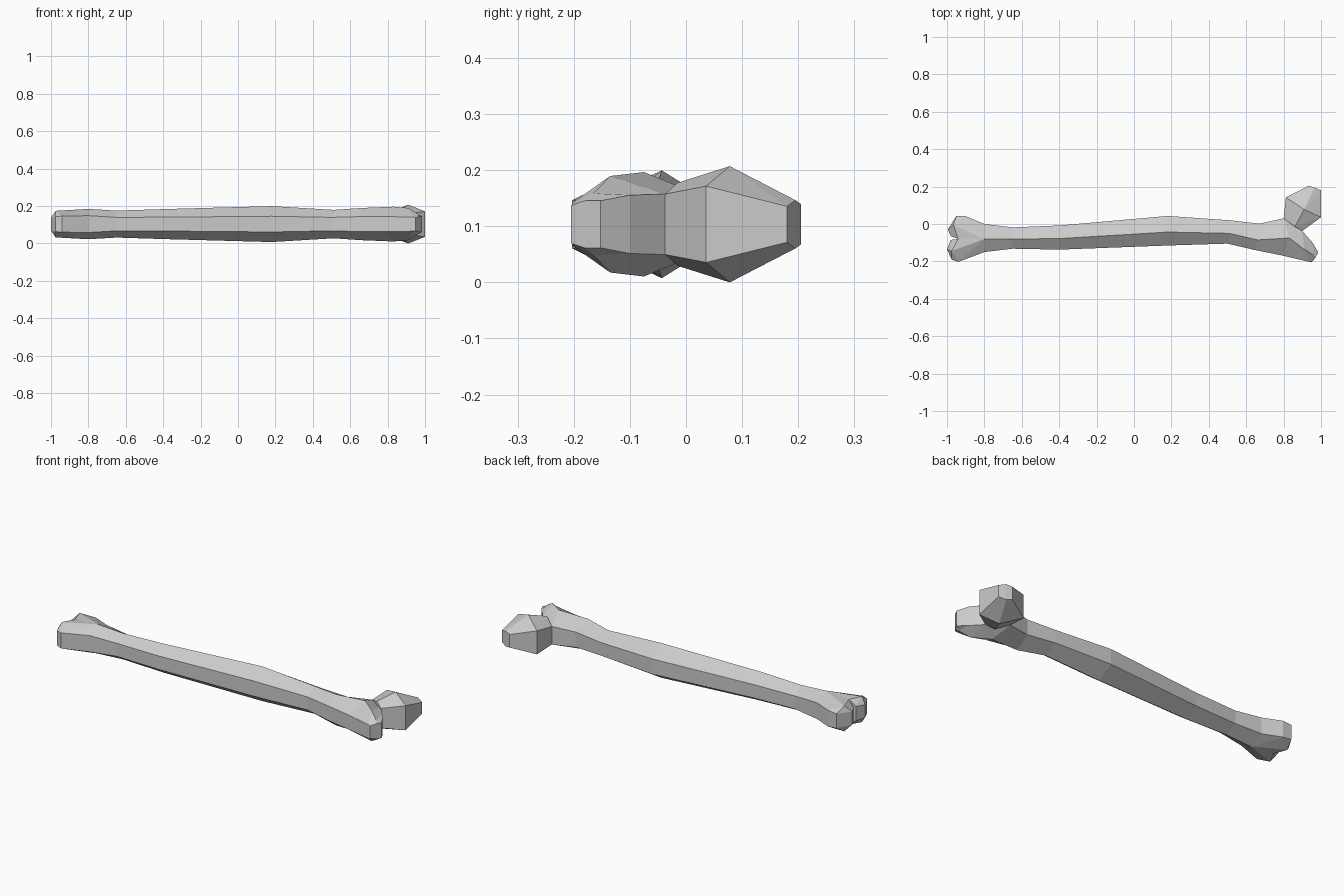
import bpy, bmesh

MID = 0.1035  # height of the bone's symmetry plane


def finish(bm, name):
    bmesh.ops.recalc_face_normals(bm, faces=bm.faces)
    mesh = bpy.data.meshes.new(name)
    bm.to_mesh(mesh)
    bm.free()
    obj = bpy.data.objects.new(name, mesh)
    bpy.context.collection.objects.link(obj)
    return obj


def ring(bm, section):
    """Six-sided section: back, ridge and front points, each (x, y, half height)."""
    back, ridge, front = section
    order = [(back, 1), (ridge, 1), (front, 1), (front, -1), (ridge, -1), (back, -1)]
    return [bm.verts.new((x, y, MID + s * h)) for (x, y, h), s in order]


def loft(name, sections):
    bm = bmesh.new()
    rings = [ring(bm, s) for s in sections]
    for a, b in zip(rings, rings[1:]):
        for i in range(6):
            j = (i + 1) % 6
            bm.faces.new((a[i], a[j], b[j], b[i]))
    bm.faces.new(rings[0])
    bm.faces.new(rings[-1])
    return finish(bm, name)


def knuckle(name, points):
    """Convex faceted lump, mirrored above and below the symmetry plane."""
    bm = bmesh.new()
    for x, y, h in points:
        for s in (1, -1):
            bm.verts.new((x, y, MID + s * h))
    res = bmesh.ops.convex_hull(bm, input=bm.verts)
    loose = {g for g in res["geom_interior"] + res["geom_unused"]
             if isinstance(g, bmesh.types.BMVert)}
    bmesh.ops.delete(bm, geom=list(loose), context='VERTS')
    return finish(bm, name)


# Shaft, running into the blunt outer knob at the right end
loft("shaft", [
    ((-0.80, 0.00, 0.045), (-0.80, -0.08, 0.081), (-0.80, -0.15, 0.045)),
    ((-0.65, -0.018, 0.036), (-0.65, -0.08, 0.072), (-0.65, -0.132, 0.036)),
    ((-0.40, -0.008, 0.037), (-0.40, -0.078, 0.080), (-0.40, -0.137, 0.037)),
    ((0.18, 0.043, 0.042), (0.18, -0.043, 0.096), (0.18, -0.115, 0.042)),
    ((0.51, 0.02, 0.036), (0.51, -0.05, 0.076), (0.50, -0.105, 0.036)),
    ((0.67, 0.002, 0.042), (0.66, -0.085, 0.086), (0.65, -0.14, 0.040)),
    ((0.80, 0.03, 0.050), (0.83, -0.075, 0.093), (0.79, -0.168, 0.040)),
    ((0.90, -0.037, 0.054), (0.91, -0.135, 0.086), (0.94, -0.203, 0.038)),
    ((0.955, -0.10, 0.052), (0.96, -0.165, 0.055), (0.95, -0.203, 0.035)),
    ((0.985, -0.152, 0.042), (0.97, -0.18, 0.042), (0.95, -0.205, 0.034)),
])

# Ball head on its short neck
knuckle("ball_head", [
    (0.80, 0.03, 0.050), (0.86, -0.015, 0.074), (0.90, -0.037, 0.054),
    (0.812, 0.142, 0.065), (0.91, 0.078, 0.1035), (1.0, 0.036, 0.068),
    (0.935, 0.205, 0.036), (0.965, 0.195, 0.043), (1.0, 0.18, 0.032),
])

# Pair of knuckles at the left end
knuckle("back_knuckle", [
    (-0.80, -0.08, 0.081), (-0.80, 0.00, 0.045), (-0.94, -0.08, 0.070),
    (-0.965, -0.005, 0.071), (-0.90, 0.042, 0.045), (-0.95, 0.043, 0.040),
    (-0.995, -0.03, 0.036), (-0.98, -0.065, 0.040),
])
knuckle("front_knuckle", [
    (-0.80, -0.08, 0.081), (-0.80, -0.15, 0.045), (-0.94, -0.08, 0.070),
    (-0.975, -0.145, 0.071), (-0.94, -0.203, 0.043), (-0.975, -0.19, 0.040),
    (-1.0, -0.135, 0.036), (-0.98, -0.085, 0.040),
])
